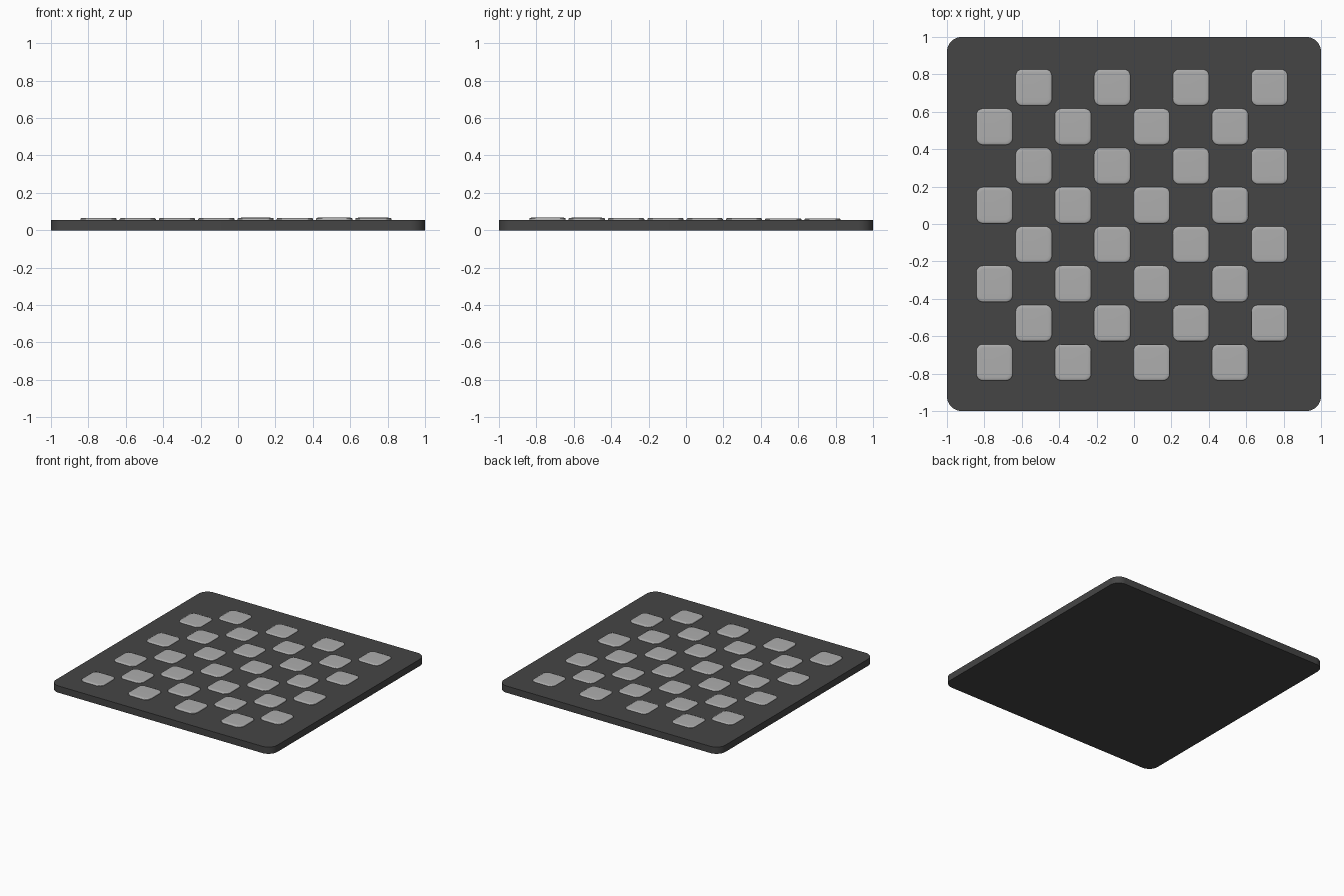
import bpy, bmesh, math

if "Cube" in bpy.data.objects:
    bpy.data.objects.remove(bpy.data.objects["Cube"])


def material(name, v):
    m = bpy.data.materials.new(name)
    m.diffuse_color = (v, v, v, 1)
    m.use_nodes = True
    m.node_tree.nodes["Principled BSDF"].inputs["Base Color"].default_value = m.diffuse_color
    return m


def outline(half, r, n):
    """Rounded square outline, counter-clockwise."""
    pts = []
    for q, (sx, sy) in enumerate([(1, 1), (-1, 1), (-1, -1), (1, -1)]):
        for k in range(n + 1):
            a = math.pi / 2 * (q + k / n)
            pts.append((sx * (half - r) + r * math.cos(a),
                        sy * (half - r) + r * math.sin(a)))
    return pts


def rounded_slab(name, layers, n, mat, loc=(0, 0, 0)):
    """Stack rounded squares given as (half size, corner radius, z)."""
    bm = bmesh.new()
    rings = [[bm.verts.new((x, y, z)) for x, y in outline(h, r, n)]
             for h, r, z in layers]
    bm.faces.new(rings[0][::-1])
    bm.faces.new(rings[-1])
    for lo, hi in zip(rings, rings[1:]):
        for i in range(len(lo)):
            j = (i + 1) % len(lo)
            bm.faces.new((lo[i], lo[j], hi[j], hi[i]))
    me = bpy.data.meshes.new(name)
    bm.to_mesh(me)
    bm.free()
    me.materials.append(mat)
    ob = bpy.data.objects.new(name, me)
    ob.location = loc
    bpy.context.collection.objects.link(ob)
    bpy.ops.object.select_all(action='DESELECT')
    bpy.context.view_layer.objects.active = ob
    ob.select_set(True)
    bpy.ops.object.shade_smooth_by_angle(angle=math.radians(35))
    return ob


dark = material("dark", 0.06)
light = material("light", 0.42)

# Board
rounded_slab("board", [(1, 0.08, 0), (1, 0.08, 0.055)], 10, dark)

# Light squares: softly rounded raised tiles on alternating cells
pitch = 0.21
tile_layers = [(0.097, 0.036, -0.01), (0.097, 0.036, 0.004),
               (0.095, 0.035, 0.007), (0.090, 0.031, 0.009),
               (0.078, 0.022, 0.0095)]
for row in range(8):
    for col in range(8):
        if (row + col) % 2 == 0:
            x = -0.746 + pitch * col
            y = -0.74 + pitch * row
            # the tiles sit very slightly prouder towards the front right
            z = 0.0555 + 0.001 * x - 0.0025 * y
            rounded_slab(f"light_square_{row}_{col}", tile_layers, 5, light,
                         (x, y, z))
